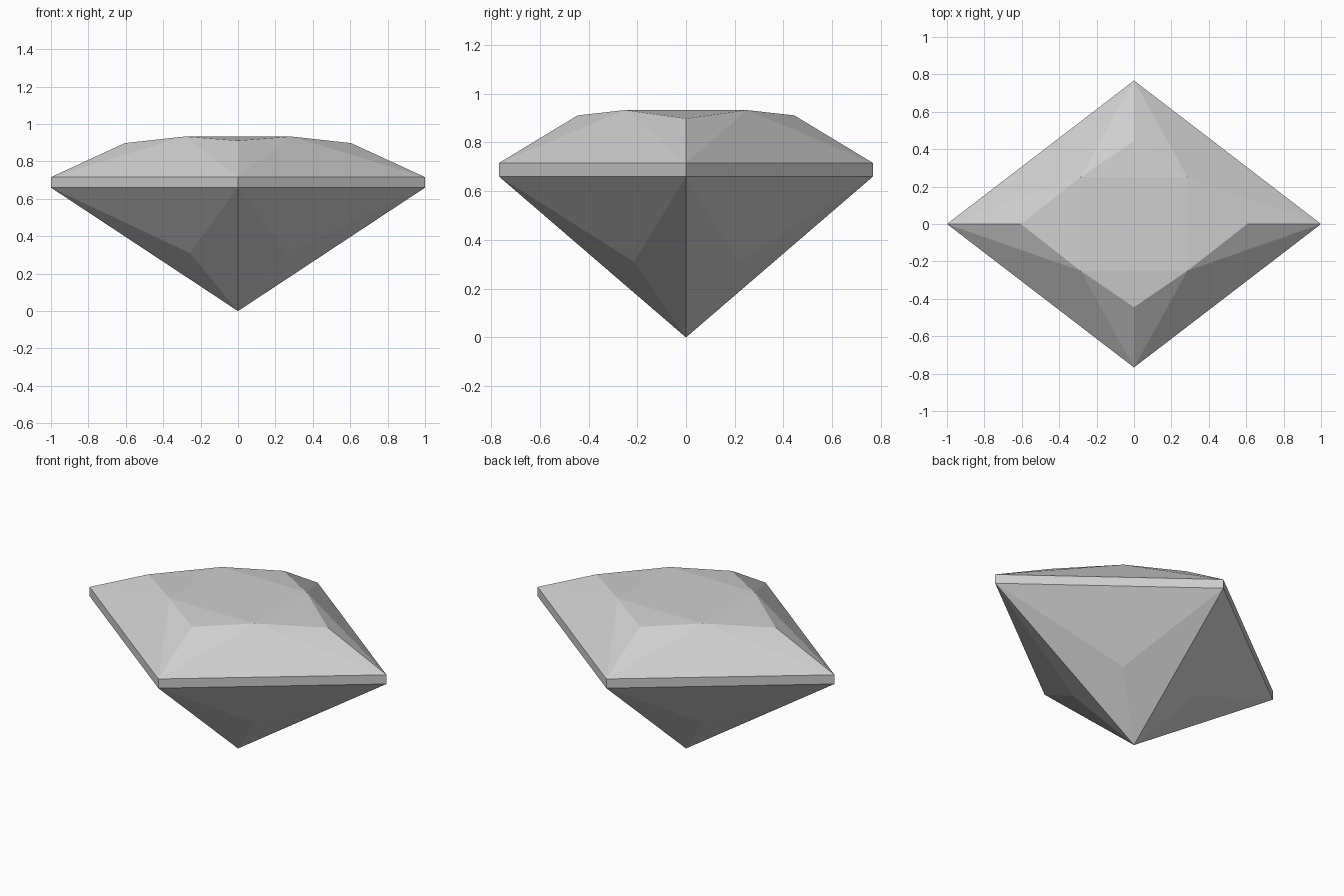
import bpy
import bmesh
from math import radians

cube = bpy.data.objects.get("Cube")
if cube:
    bpy.data.objects.remove(cube, do_unlink=True)

# Single stone colour
stone = bpy.data.materials.new("pale_grey_stone")
stone.use_nodes = True
colour = (0.62, 0.62, 0.62, 1.0)
stone.diffuse_color = colour
stone.node_tree.nodes["Principled BSDF"].inputs["Base Color"].default_value = colour

# One quarter of the cut stone's corners, from the tip to the table
quarter = [
    (0, 0, 0),              # tip
    (0.257, 0.213, 0.31),   # lower facet corner
    (1, 0, 0.66),           # girdle, lower edge
    (0, 0.767, 0.66),
    (1, 0, 0.716),          # girdle, upper edge
    (0, 0.767, 0.716),
    (0.605, 0, 0.898),      # crown star points
    (0, 0.445, 0.911),
    (0.286, 0.25, 0.933),   # table corner
]

# Mirror the quarter in x and y; the set drops repeated corners
corners = {(x * sx, y * sy, z)
           for x, y, z in quarter for sx in (-1, 1) for sy in (-1, 1)}

# The stone is convex, so its hull forms every facet
bm = bmesh.new()
for corner in sorted(corners):
    bm.verts.new(corner)
bmesh.ops.convex_hull(bm, input=bm.verts)

# Merge flat triangles into whole facets (table and girdle sides)
bmesh.ops.dissolve_limit(bm, angle_limit=radians(0.5),
                         verts=bm.verts, edges=bm.edges)
bmesh.ops.recalc_face_normals(bm, faces=bm.faces)

mesh = bpy.data.meshes.new("cut_gemstone")
bm.to_mesh(mesh)
bm.free()
mesh.materials.append(stone)
gem = bpy.data.objects.new("cut_gemstone", mesh)
bpy.context.collection.objects.link(gem)
